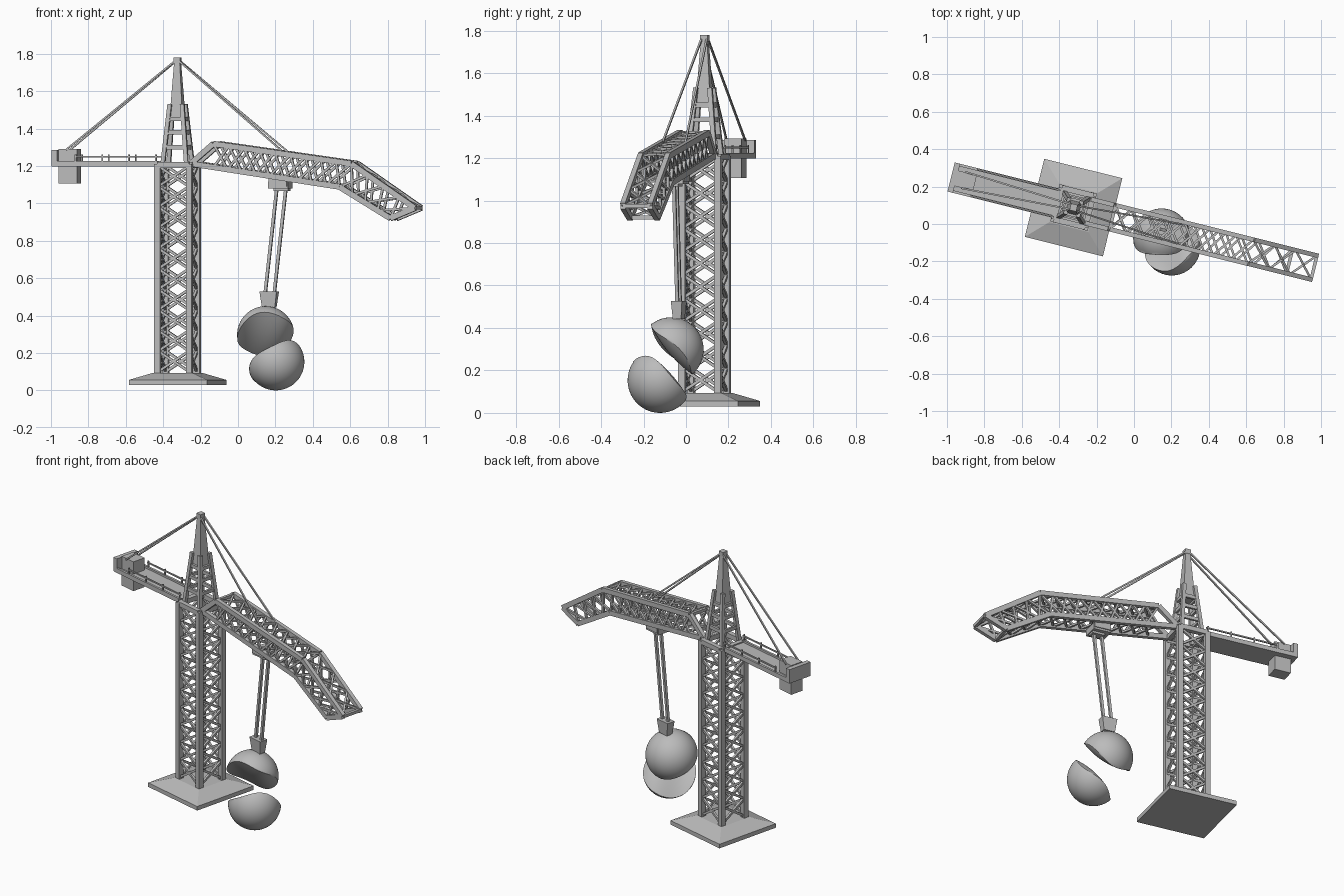
import bpy, bmesh, math
from mathutils import Vector, Matrix

cube = bpy.data.objects.get("Cube")
if cube:
    bpy.data.objects.remove(cube, do_unlink=True)

steel = bpy.data.materials.new("steel grey")
steel.use_nodes = True
GREY = (0.5, 0.5, 0.5, 1)
steel.diffuse_color = GREY
steel.node_tree.nodes["Principled BSDF"].inputs["Base Color"].default_value = GREY

# The crane is built along its own jib direction, then turned and placed
PLACE = Matrix.Translation((-0.323, 0.088, 0)) @ Matrix.Rotation(math.radians(-14), 4, 'Z')


def finish(name, bm, matrix=PLACE):
    bmesh.ops.recalc_face_normals(bm, faces=bm.faces)
    mesh = bpy.data.meshes.new(name)
    bm.to_mesh(mesh)
    bm.free()
    mesh.transform(matrix)
    mesh.materials.append(steel)
    obj = bpy.data.objects.new(name, mesh)
    bpy.context.collection.objects.link(obj)
    return obj


def block(bm, centre, size, top=1.0):
    """Box whose top can be scaled relative to its bottom."""
    for v in bmesh.ops.create_cube(bm, size=1)["verts"]:
        k = top if v.co.z > 0 else 1
        v.co = Vector((v.co.x * size[0] * k, v.co.y * size[1] * k, v.co.z * size[2])) + Vector(centre)


def strut(bm, a, b, w, h=None):
    """Square bar from a to b."""
    a, b = Vector(a), Vector(b)
    d = (b - a).normalized()
    ref = Vector((1, 0, 0)) if abs(d.z) > 0.95 else Vector((0, 0, 1))
    side = ref.cross(d).normalized()
    up = d.cross(side)
    for v in bmesh.ops.create_cube(bm, size=1)["verts"]:
        x, y, z = v.co
        v.co = (a + b) / 2 + side * x * w + up * y * (h or w) + d * z * (b - a).length


def lattice(bm, a0, a1, b0, b1, cells, w):
    """Crossed braces between chord a and chord b."""
    a0, a1, b0, b1 = map(Vector, (a0, a1, b0, b1))
    for i in range(cells):
        s, t = i / cells, (i + 1) / cells
        strut(bm, a0.lerp(a1, s), b0.lerp(b1, t), w)
        strut(bm, b0.lerp(b1, s), a0.lerp(a1, t), w)


CORNERS = [(1, 1), (-1, 1), (-1, -1), (1, -1)]


def corner(i, half, z):
    x, y = CORNERS[i % 4]
    return Vector((x * half, y * half, z))


# Base slab with sloped top
bm = bmesh.new()
block(bm, (0, 0, 0.043), (0.43, 0.43, 0.026))
block(bm, (0, 0, 0.075), (0.43, 0.43, 0.038), 0.5)
finish("base", bm)

# Tower legs and top frame
bm = bmesh.new()
for i in range(4):
    strut(bm, corner(i, 0.087, 0.08), corner(i, 0.087, 1.21), 0.032)
    strut(bm, corner(i, 0.087, 1.205), corner(i + 1, 0.087, 1.205), 0.03)
finish("tower_legs", bm)

# Tower bracing
bm = bmesh.new()
for i in range(4):
    lattice(bm, corner(i, 0.085, 0.1), corner(i, 0.085, 1.2),
            corner(i + 1, 0.085, 0.1), corner(i + 1, 0.085, 1.2), 10, 0.014)
finish("tower_bracing", bm)

# Tapered head with rungs
bm = bmesh.new()
for i in range(4):
    strut(bm, corner(i, 0.066, 1.2), corner(i, 0.034, 1.53), 0.022)
    for z in (1.3, 1.38, 1.45):
        half = 0.066 - 0.032 * (z - 1.2) / 0.33
        strut(bm, corner(i, half, z), corner(i + 1, half, z), 0.014, 0.022)
finish("tower_head", bm)

# Spire
bm = bmesh.new()
block(bm, (0, 0, 1.61), (0.072, 0.072, 0.32), 0.4)
block(bm, (0, 0, 1.765), (0.036, 0.036, 0.03))
finish("spire", bm)

# Rear deck with edge beams
bm = bmesh.new()
block(bm, (-0.38, 0, 1.205), (0.58, 0.16, 0.016))
for s in (-1, 1):
    block(bm, (-0.38, s * 0.073, 1.211), (0.58, 0.014, 0.028))
finish("rear_deck", bm)

# Handrails
bm = bmesh.new()
for s in (-1, 1):
    strut(bm, (-0.55, s * 0.073, 1.25), (-0.09, s * 0.073, 1.25), 0.008)
    for i in range(4):
        x = -0.545 + i * 0.148
        strut(bm, (x, s * 0.073, 1.22), (x, s * 0.073, 1.262), 0.008)
finish("handrails", bm)

# Counterweight and end plate
bm = bmesh.new()
block(bm, (-0.595, 0, 1.198), (0.103, 0.085, 0.186))
block(bm, (-0.66, 0, 1.242), (0.03, 0.16, 0.088))
finish("counterweight", bm)

# Bent jib: side profile points as (along, height)
ROOT, SHOULDER, TOP_BEND, TOP_TIP = (0.09, 1.212), (0.215, 1.318), (0.975, 1.212), (1.325, 0.975)
LOW_BEND, LOW_TIP = (0.91, 1.088), (1.19, 0.92)
LOW_START = (0.215, 1.193)


def jib_point(p, s):
    return Vector((p[0], s * 0.066, p[1]))


PANELS = [(LOW_START, LOW_BEND, SHOULDER, TOP_BEND, 9), (LOW_BEND, LOW_TIP, TOP_BEND, TOP_TIP, 4)]

bm = bmesh.new()
for s in (-1, 1):
    for chain in ((ROOT, SHOULDER, TOP_BEND, TOP_TIP), (ROOT, LOW_BEND, LOW_TIP), (LOW_TIP, TOP_TIP)):
        for p, q in zip(chain, chain[1:]):
            strut(bm, jib_point(p, s), jib_point(q, s), 0.024, 0.03)
for p in (ROOT, SHOULDER, TOP_TIP, LOW_TIP):
    strut(bm, jib_point(p, -1), jib_point(p, 1), 0.018)
finish("jib_chords", bm)

# Jib bracing on sides, top and underside
bm = bmesh.new()
for low0, low1, up0, up1, cells in PANELS:
    for s in (-1, 1):
        lattice(bm, jib_point(low0, s), jib_point(low1, s),
                jib_point(up0, s), jib_point(up1, s), cells, 0.013)
    for p, q in ((low0, low1), (up0, up1)):
        lattice(bm, jib_point(p, -1), jib_point(q, -1),
                jib_point(p, 1), jib_point(q, 1), max(3, cells - 1), 0.012)
finish("jib_bracing", bm)

# Support cables
bm = bmesh.new()
for s in (-1, 1):
    strut(bm, (0, s * 0.012, 1.77), (-0.605, s * 0.045, 1.285), 0.009)
    strut(bm, (0, s * 0.012, 1.77), (0.595, s * 0.055, 1.275), 0.009)
finish("support_cables", bm)

# Trolley under the jib
bm = bmesh.new()
block(bm, (0.565, 0, 1.098), (0.11, 0.1, 0.04))
block(bm, (0.575, 0, 1.075), (0.08, 0.05, 0.02))
for s in (-1, 1):
    block(bm, (0.565, s * 0.05, 1.115), (0.1, 0.012, 0.05))
finish("trolley", bm)

# Hoist ropes
bm = bmesh.new()
for dx in (-0.025, 0.025):
    strut(bm, (0.572 + dx, 0, 1.08), (0.508 + dx, 0, 0.52), 0.016)
finish("hoist_ropes", bm)

# Hook block, wider at the top
bm = bmesh.new()
block(bm, (0.505, 0, 0.485), (0.07, 0.04, 0.085), 1.35)
finish("hook_block", bm)

# Wrecking ball split into two halves with a wavy break
RADIUS = 0.153


def half_ball(name, centre, direction, sign):
    bm = bmesh.new()
    bmesh.ops.create_uvsphere(bm, u_segments=48, v_segments=36, radius=RADIUS)
    for v in bm.verts:
        r2 = (v.co.x ** 2 + v.co.y ** 2) / RADIUS ** 2
        wave = RADIUS * (0.16 * sign * math.sin(v.co.x / RADIUS * 2.6) - 0.1 + 0.12 * r2)
        v.co.z = max(v.co.z, wave)
    turn = Vector(direction).to_track_quat('Z', 'Y').to_matrix().to_4x4()
    obj = finish(name, bm, Matrix.Translation(centre) @ turn)
    bpy.ops.object.select_all(action='DESELECT')
    obj.select_set(True)
    bpy.context.view_layer.objects.active = obj
    bpy.ops.object.shade_smooth_by_angle(angle=math.radians(35))


half_ball("upper_half_ball", (0.148, -0.07, 0.297), (-0.27, 0.68, 0.68), 1)
half_ball("lower_half_ball", (0.202, -0.122, 0.153), (0.27, -0.68, -0.68), -1)
